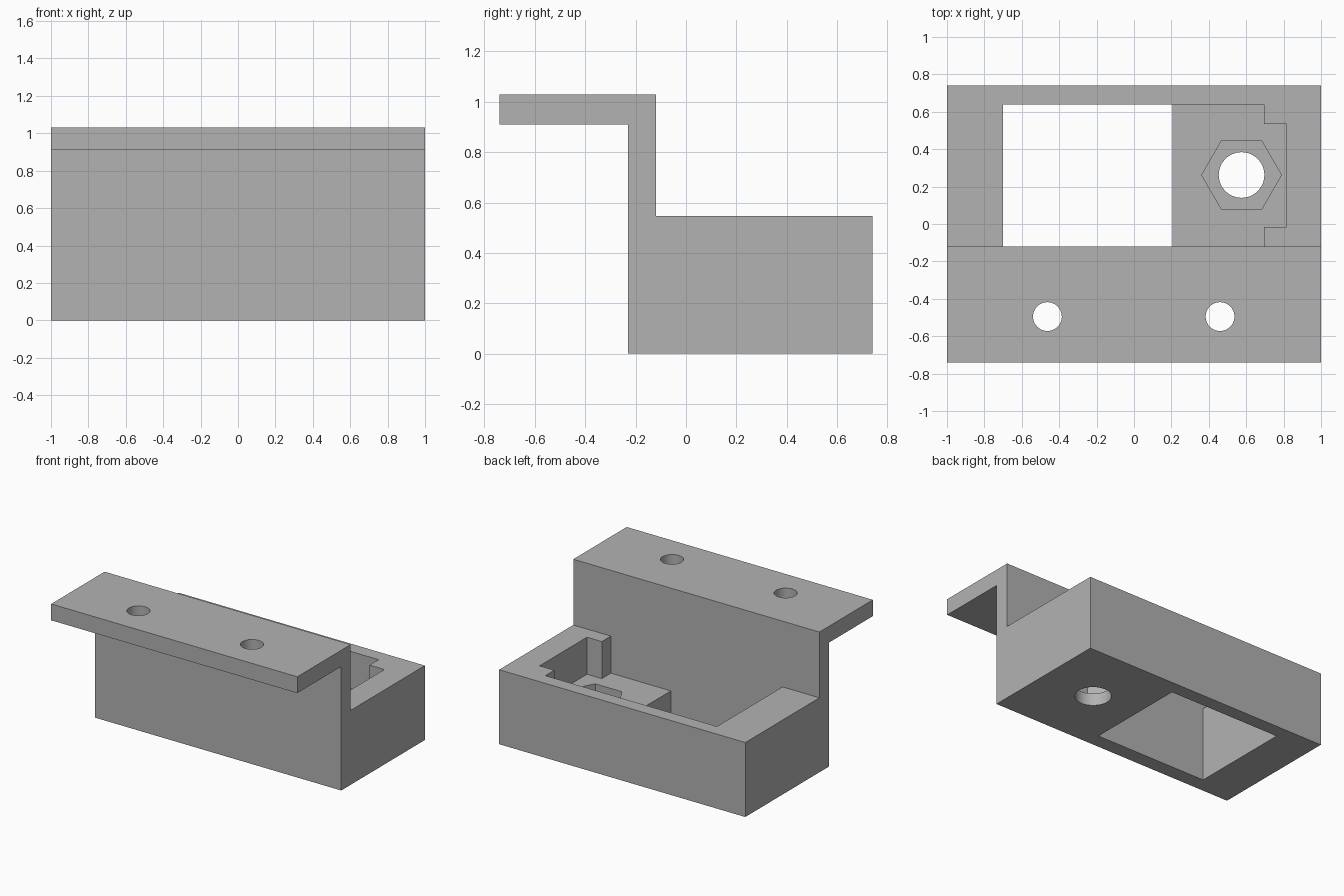
import bpy
import bmesh
import math
from mathutils import Vector

cube = bpy.data.objects.get("Cube")
if cube:
    bpy.data.objects.remove(cube, do_unlink=True)

# One plain grey material
grey = bpy.data.materials.new("plain grey")
grey.use_nodes = True
colour = (0.448, 0.448, 0.448, 1.0)
grey.diffuse_color = colour
grey.node_tree.nodes["Principled BSDF"].inputs["Base Color"].default_value = colour

# Shared dimensions
WALL_FRONT, WALL_BACK, BACK = -0.23, -0.12, 0.74
BODY_TOP, PLATE_UNDER, TOP = 0.547, 0.91, 1.03
SHELF_TOP, NUT_FLOOR = 0.275, 0.09
POCKET_LEFT, POCKET_RIGHT, POCKET_BACK = -0.7, 0.695, 0.64
BOLT = (0.575, 0.262)


def prism(name, points, offset):
    """Extrude a closed outline of 3D points along an offset."""
    bm = bmesh.new()
    face = bm.faces.new([bm.verts.new(p) for p in points])
    result = bmesh.ops.extrude_face_region(bm, geom=[face], use_keep_orig=True)
    moved = [g for g in result["geom"] if isinstance(g, bmesh.types.BMVert)]
    bmesh.ops.translate(bm, verts=moved, vec=Vector(offset))
    bmesh.ops.recalc_face_normals(bm, faces=bm.faces)
    mesh = bpy.data.meshes.new(name)
    bm.to_mesh(mesh)
    bm.free()
    mesh.materials.append(grey)
    obj = bpy.data.objects.new(name, mesh)
    bpy.context.collection.objects.link(obj)
    return obj


def upright(name, outline, low, high):
    return prism(name, [(x, y, low) for x, y in outline], (0, 0, high - low))


def polygon(centre, radius, sides):
    return [(centre[0] + radius * math.cos(math.tau * i / sides),
             centre[1] + radius * math.sin(math.tau * i / sides)) for i in range(sides)]


def cut(target, cutter):
    cutter.hide_render = True
    mod = target.modifiers.new(cutter.name, "BOOLEAN")
    mod.operation = "DIFFERENCE"
    mod.solver = "EXACT"
    mod.object = cutter
    bpy.context.view_layer.objects.active = target
    bpy.ops.object.modifier_apply(modifier=mod.name)
    bpy.data.objects.remove(cutter, do_unlink=True)


# Bracket: box body, upright wall and overhanging mounting plate in one profile
profile = [(WALL_FRONT, 0), (BACK, 0), (BACK, BODY_TOP), (WALL_BACK, BODY_TOP),
           (WALL_BACK, TOP), (-BACK, TOP), (-BACK, PLATE_UNDER), (WALL_FRONT, PLATE_UNDER)]
bracket = prism("mounting_bracket", [(-1, y, z) for y, z in profile], (2, 0, 0))

# Pocket with a narrower bay at its left end
pocket = [(POCKET_LEFT, WALL_BACK), (POCKET_RIGHT, WALL_BACK), (POCKET_RIGHT, -0.015),
          (0.815, -0.015), (0.815, 0.535), (POCKET_RIGHT, 0.535),
          (POCKET_RIGHT, POCKET_BACK), (POCKET_LEFT, POCKET_BACK)]
cut(bracket, upright("pocket_cutter", pocket, SHELF_TOP, 0.7))

# Rectangular opening through the floor
opening = [(POCKET_LEFT, WALL_BACK), (0.207, WALL_BACK),
           (0.207, POCKET_BACK), (POCKET_LEFT, POCKET_BACK)]
cut(bracket, upright("opening_cutter", opening, -0.1, 0.4))

# Hexagonal nut recess and bolt hole in the shelf
cut(bracket, upright("nut_cutter", polygon(BOLT, 0.213, 6), NUT_FLOOR, 0.4))
cut(bracket, upright("bolt_cutter", polygon(BOLT, 0.122, 48), -0.1, 0.2))

# Two screw holes in the mounting plate
for x in (-0.463, 0.46):
    cut(bracket, upright("screw_cutter", polygon((x, -0.495), 0.077, 40), 0.8, 1.2))

# Smooth hole walls, sharp edges elsewhere
bpy.ops.object.select_all(action="DESELECT")
bracket.select_set(True)
bpy.context.view_layer.objects.active = bracket
bpy.ops.object.shade_smooth_by_angle(angle=math.radians(30))
